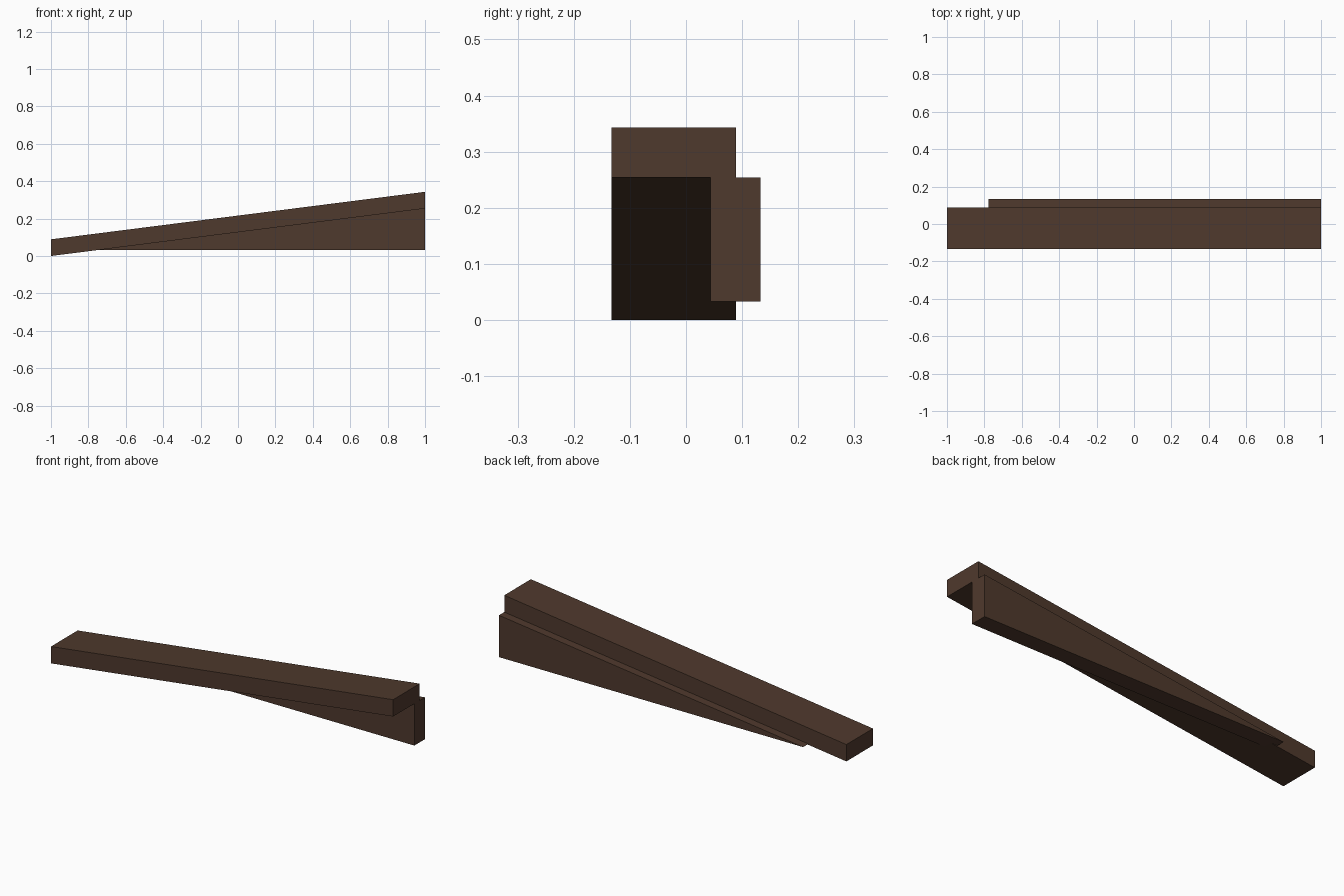
import bpy

if "Cube" in bpy.data.objects:
    bpy.data.objects.remove(bpy.data.objects["Cube"])

wood = bpy.data.materials.new("dark brown wood")
wood.diffuse_color = (0.078, 0.041, 0.026, 1)
wood.use_nodes = True
wood.node_tree.nodes["Principled BSDF"].inputs["Base Color"].default_value = wood.diffuse_color


def extruded_profile(name, profile, y0, y1):
    """Closed solid from an (x, z) profile swept between y0 and y1."""
    n = len(profile)
    verts = [(x, y, z) for y in (y0, y1) for x, z in profile]
    faces = [tuple(range(n)), tuple(reversed(range(n, 2 * n)))]
    faces += [(i, i + n, (i + 1) % n + n, (i + 1) % n) for i in range(n)]
    mesh = bpy.data.meshes.new(name)
    mesh.from_pydata(verts, [], faces)
    mesh.materials.append(wood)
    obj = bpy.data.objects.new(name, mesh)
    bpy.context.collection.objects.link(obj)
    return obj


# Sloping plank along the top
extruded_profile("sloped_rail",
                 [(-1, 0), (1, 0.254), (1, 0.343), (-1, 0.089)], -0.133, 0.089)

# Upright wedge board supporting the plank along the back
extruded_profile("wedge_board",
                 [(-0.778, 0.033), (1, 0.033), (1, 0.254)], 0.044, 0.133)
